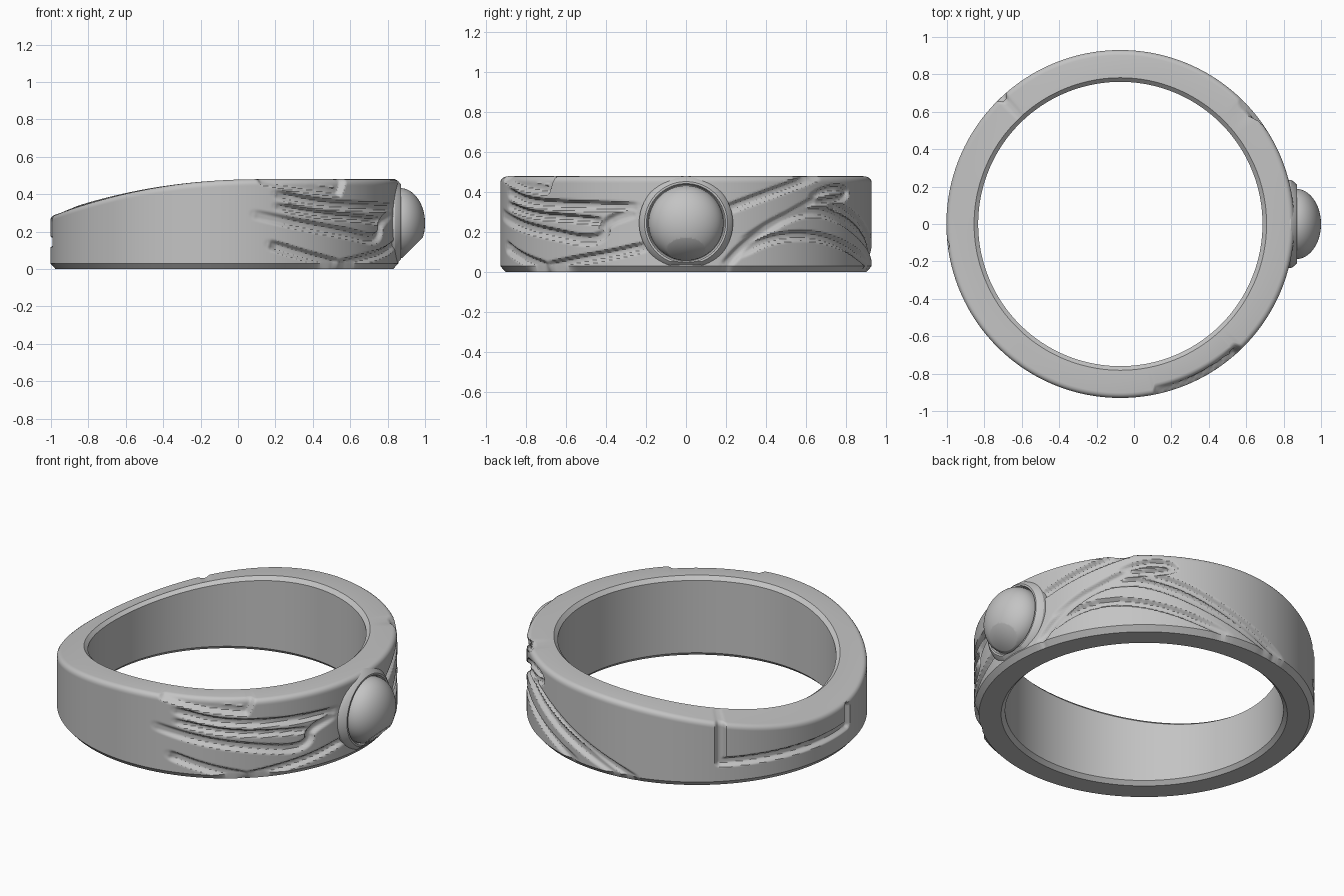
import bpy, bmesh, math
from mathutils import Vector

old = bpy.data.objects.get("Cube")
if old:
    bpy.data.objects.remove(old, do_unlink=True)

metal = bpy.data.materials.new("plain_grey_metal")
metal.use_nodes = True
grey = (0.55, 0.55, 0.55, 1)
metal.diffuse_color = grey
metal.node_tree.nodes["Principled BSDF"].inputs["Base Color"].default_value = grey

CX, R_OUT, R_IN = -0.073, 0.93, 0.76
EDGE, CHAMFER = 0.028, 0.022
STEPS, ROWS = 720, 56


def finish(name, bm, angle):
    bmesh.ops.recalc_face_normals(bm, faces=bm.faces)
    mesh = bpy.data.meshes.new(name)
    bm.to_mesh(mesh)
    bm.free()
    mesh.materials.append(metal)
    obj = bpy.data.objects.new(name, mesh)
    bpy.context.collection.objects.link(obj)
    bpy.ops.object.select_all(action="DESELECT")
    obj.select_set(True)
    bpy.context.view_layer.objects.active = obj
    bpy.ops.object.shade_smooth_by_angle(angle=math.radians(angle))
    return obj


def soften(pts):
    """Round the corners of an open path."""
    for _ in range(2):
        new = [pts[0]]
        for p, q in zip(pts, pts[1:]):
            new += [p.lerp(q, 0.25), p.lerp(q, 0.75)]
        pts = new + [pts[-1]]
    return pts


class Groove:
    """Carved stroke on the unrolled wall; points are (degrees, height)."""

    def __init__(self, points, width=0.03, depth=0.024, taper=True, sharp=False):
        pts = [Vector((math.radians(a) * R_OUT, z)) for a, z in points]
        self.pts = pts if sharp else soften(pts)
        self.w, self.d, self.taper = width, depth, taper
        self.lo = [min(p[i] for p in self.pts) - width for i in (0, 1)]
        self.hi = [max(p[i] for p in self.pts) + width for i in (0, 1)]

    def cut(self, u, z):
        if not (self.lo[0] < u < self.hi[0] and self.lo[1] < z < self.hi[1]):
            return 0
        best, where = self.w, 0
        for i, (p, q) in enumerate(zip(self.pts, self.pts[1:])):
            dx, dz = q.x - p.x, q.y - p.y
            t = ((u - p.x) * dx + (z - p.y) * dz) / (dx * dx + dz * dz)
            t = max(0, min(1, t))
            dist = math.hypot(u - p.x - t * dx, z - p.y - t * dz)
            if dist < best:
                best, where = dist, (i + t) / (len(self.pts) - 1)
        s = min(1, 1.5 * (1 - best / self.w))
        fade = min(1, 5 * where + 0.1, 5 * (1 - where) + 0.1) if self.taper else 1
        return self.d * fade * s * s * (3 - 2 * s)


grooves = [
    # front flank: notch in the rim and swept feather lines
    Groove([(-77, .48), (-62, .44), (-49, .415), (-47, .49)], .035, .032, False, True),
    Groove([(-70, .475), (-49, .46)], .04, .032, False, True),
    Groove([(-73, .40), (-58, .35), (-40, .335), (-15, .325)]),
    Groove([(-73, .335), (-55, .285), (-38, .27), (-27, .255)], .024),
    Groove([(-80, .29), (-62, .23), (-45, .19), (-32, .155), (-26, .18), (-26, .25), (-16, .30)], .034),
    Groove([(-75, .13), (-62, .07), (-48, .02)], .035),
    Groove([(-50, .02), (-35, .06), (-23, .09), (-12, .13)], .03),
    # rear flank: stem, leaf veins and curled tip
    Groove([(12, .31), (25, .385), (38, .45), (46, .49)], .03),
    Groove([(12, .03), (18, .13), (26, .22), (36, .30), (46, .37)], .032),
    Groove([(18, .15), (30, .26), (40, .31), (52, .295), (75, .16), (100, .02)], .034),
    Groove([(16, .09), (27, .17), (40, .19), (55, .15), (80, .03)], .03),
    Groove([(50, .345), (63, .29), (82, .16), (104, .02)], .03),
    Groove([(42, .35), (50, .355), (58, .37), (61, .40), (55, .425), (47, .405), (42, .37)], .025, .02),
    # far side: squared channel
    Groove([(133, .45), (133, .145), (187, .145), (187, .25)], .032, .024, False, True),
]


def top_height(x):
    t = max(0, (0.15 - x) / 1.15)
    return 0.48 - 0.19 * t ** 2.2


# Ring band: one cross-section swept round, with carved outer wall
bm = bmesh.new()
rings = []
for k in range(STEPS):
    a = math.tau * k / STEPS
    signed = math.degrees(a) if a < math.radians(250) else math.degrees(a) - 360
    ca, sa = math.cos(a), math.sin(a)
    top = lambda r: top_height(CX + r * ca)
    section = [(R_IN + CHAMFER, 0), (R_IN, CHAMFER), (R_IN, top(R_IN) - CHAMFER),
               (R_IN + CHAMFER, top(R_IN + CHAMFER))]
    h = top(R_OUT)
    outer = []
    for j in range(5):
        b = math.pi / 2 * (1 - j / 4)
        outer.append((R_OUT - EDGE + EDGE * math.cos(b), h - EDGE + EDGE * math.sin(b)))
    for j in range(1, ROWS + 1):
        outer.append((R_OUT, h - EDGE + (0.03 - h + EDGE) * j / ROWS))
    outer.append((R_OUT - 0.027, 0))
    u = math.radians(signed) * R_OUT
    section += [(r - max(g.cut(u, z) for g in grooves), z) for r, z in outer]
    rings.append([bm.verts.new((CX + r * ca, r * sa, z)) for r, z in section])
count = len(rings[0])
for k in range(STEPS):
    p, q = rings[k], rings[(k + 1) % STEPS]
    for j in range(count):
        n = (j + 1) % count
        bm.faces.new((p[j], q[j], q[n], p[n]))
finish("ring_band", bm, 35)


def setting(name, profile, angle):
    """Lathe (x, radius) about the stone axis, then slope off the underside."""
    bm = bmesh.new()
    verts = [bm.verts.new((x, 0, 0.245 + r)) for x, r in profile]
    edges = [bm.edges.new(e) for e in zip(verts, verts[1:])]
    bmesh.ops.spin(bm, geom=verts + edges, cent=(0, 0, 0.245), axis=(1, 0, 0),
                   angle=math.tau, steps=96, use_merge=False)
    bmesh.ops.remove_doubles(bm, verts=bm.verts, dist=0.0002)
    bmesh.ops.bisect_plane(bm, geom=bm.verts[:] + bm.edges[:] + bm.faces[:],
                           plane_co=(0.82, 0, 0), plane_no=(1, 0, -1), clear_outer=True)
    bmesh.ops.holes_fill(bm, edges=[e for e in bm.edges if e.is_boundary], sides=0)
    return finish(name, bm, angle)


# Bezel collar with an inner step, and the domed stone
setting("bezel", [(0.76, 0), (0.76, .235), (.84, .235), (.855, .226), (.872, .208),
                  (.872, .198), (.855, .19), (.855, 0)], 30)
dome = [(0.80, 0), (0.80, .188)]
for i in range(21):
    b = math.pi / 2 * i / 20
    dome.append((.865 + .135 * math.sin(b), .188 * math.cos(b)))
setting("domed_stone", dome, 40)
